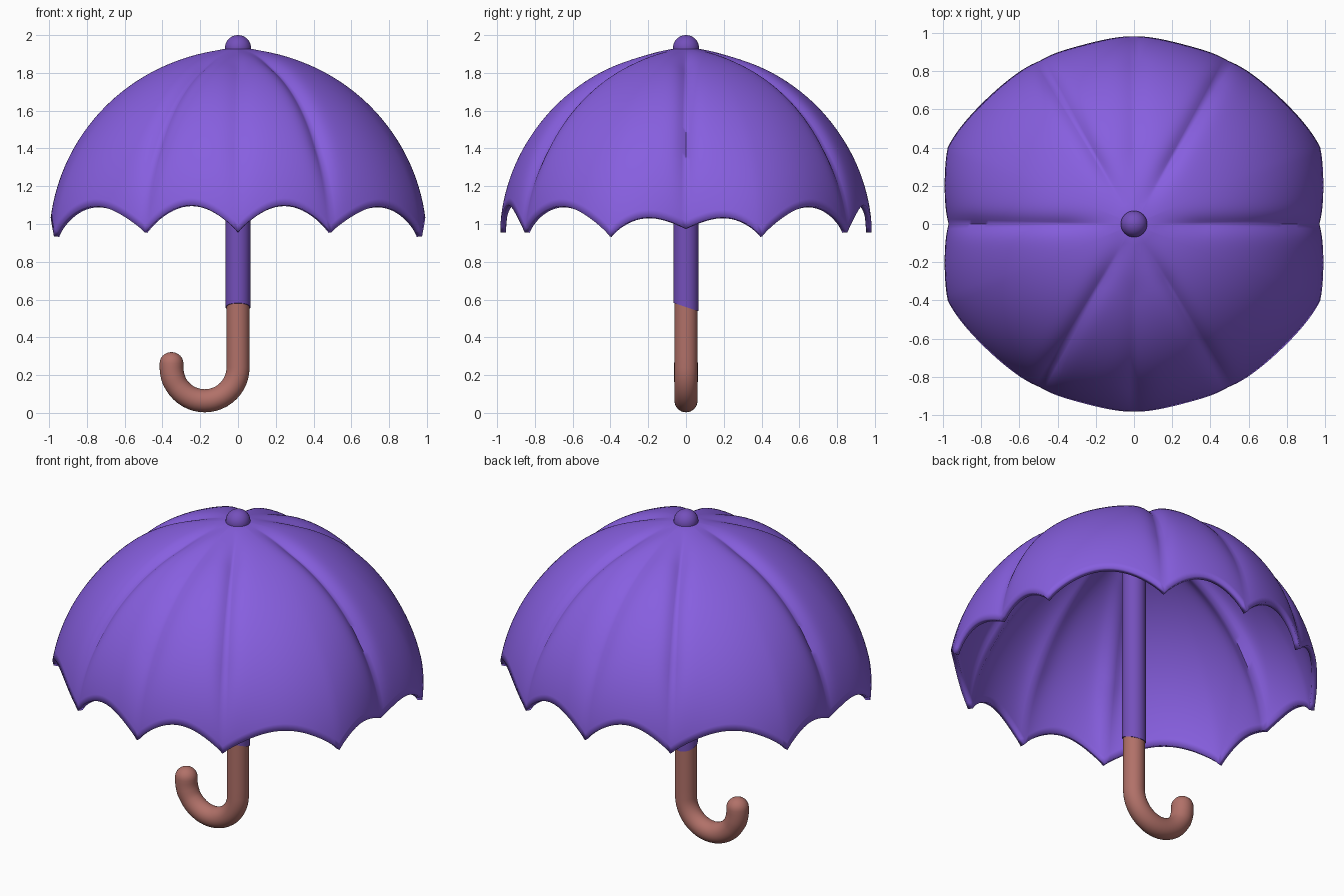
import bpy, bmesh, math
from mathutils import Vector

if "Cube" in bpy.data.objects:
    bpy.data.objects.remove(bpy.data.objects["Cube"])


def material(name, col):
    m = bpy.data.materials.new(name)
    m.diffuse_color = (*col, 1)
    m.use_nodes = True
    m.node_tree.nodes["Principled BSDF"].inputs["Base Color"].default_value = m.diffuse_color
    return m


PURPLE = material("canopy purple", (0.242, 0.114, 0.74))
DARK = material("dark purple", (0.175, 0.08, 0.50))
BROWN = material("handle brown", (0.44, 0.165, 0.14))


def finish(bm, name, mat, angle=50):
    bmesh.ops.recalc_face_normals(bm, faces=bm.faces)
    me = bpy.data.meshes.new(name)
    bm.to_mesh(me)
    bm.free()
    ob = bpy.data.objects.new(name, me)
    bpy.context.collection.objects.link(ob)
    me.materials.append(mat)
    bpy.ops.object.select_all(action='DESELECT')
    ob.select_set(True)
    bpy.context.view_layer.objects.active = ob
    bpy.ops.object.shade_smooth_by_angle(angle=math.radians(angle))
    return ob


def tube(name, path, mat, tilt=0.0, n=32):
    """Sweep a circle along (x, z, radius) points; the first ring may be tilted."""
    bm = bmesh.new()
    rings = []
    for i, (x, z, r) in enumerate(path):
        a, b = path[max(i - 1, 0)], path[min(i + 1, len(path) - 1)]
        t = Vector((b[0] - a[0], 0, b[1] - a[1])).normalized()
        side = Vector((t.z, 0, -t.x))
        ring = []
        for k in range(n):
            w = 2 * math.pi * k / n
            p = Vector((x, 0, z)) + r * (math.cos(w) * side + math.sin(w) * Vector((0, 1, 0)))
            if i == 0:
                p.z -= tilt * p.y
            ring.append(bm.verts.new(p))
        rings.append(ring)
    for a, b in zip(rings, rings[1:]):
        for k in range(n):
            bm.faces.new((a[k], a[(k + 1) % n], b[(k + 1) % n], b[k]))
    bm.faces.new(rings[0])
    bm.faces.new(rings[-1])
    return finish(bm, name, mat)


# ---- canopy: scalloped dome with pressed seams
# rib: angle from the front, rim radius, tip height, seam depth, seam width
RIBS = [(0, 0.985, 0.955, 0.022, 0.07), (30, 0.99, 0.955, 0.035, 0.045),
        (67.5, 1.055, 0.935, 0.0, 0.05), (90, 0.975, 0.975, 0.035, 0.045)]
PEAKS = [1.10, 1.095, 1.035]


def rim(f):
    """Rim radius and height at folded angle f (0..90 degrees)."""
    for i in range(3):
        a, b = RIBS[i], RIBS[i + 1]
        if f <= b[0] + 1e-6:
            u = (f - a[0]) / (b[0] - a[0])
            tip = a[2] + (b[2] - a[2]) * u
            arch = max(0.0, math.sin(math.pi * u)) ** 0.85
            return a[1] + (b[1] - a[1]) * u, tip + (PEAKS[i] - tip) * arch


CZ, H, SEG, RINGS = 0.95, 0.98, 240, 36


def canopy_point(deg, t):
    f = deg % 180
    f = min(f, 180 - f)
    r_rim, z_rim = rim(f)
    end = math.acos(max(-1, min(1, (z_rim - CZ) / H)))
    a = end * t
    rad = (0.985 + (r_rim - 0.985) * t * t) * math.sin(a) ** 1.04
    z = CZ + H * math.cos(a)
    # seams sink along the surface normal, strongest half way down
    sink = 0
    for ang, _, _, depth, width in RIBS:
        d = abs(f - ang) * math.pi / 180 * rad
        sink += depth * math.exp(-(d / width) ** 1.3)
    fade = min(1, max(0, (t - 0.06) / 0.2)) * min(1, max(0.1, (1 - t) / 0.3))
    sink *= fade
    rad -= sink * math.sin(a)
    z -= sink * math.cos(a)
    w = math.radians(deg)
    return (rad * math.sin(w), -rad * math.cos(w), z)


bm = bmesh.new()
apex = bm.verts.new((0, 0, CZ + H))
grid = [[bm.verts.new(canopy_point(360 * k / SEG, j / RINGS)) for k in range(SEG)]
        for j in range(1, RINGS + 1)]
for k in range(SEG):
    k2 = (k + 1) % SEG
    bm.faces.new((apex, grid[0][k], grid[0][k2]))
    for a, b in zip(grid, grid[1:]):
        bm.faces.new((a[k], b[k], b[k2], a[k2]))
bmesh.ops.recalc_face_normals(bm, faces=bm.faces)
if grid[0][0].link_faces[0].normal.z < 0:
    bmesh.ops.reverse_faces(bm, faces=bm.faces)
me_faces_up = sum(f.normal.z for f in bm.faces) > 0
canopy = finish(bm, "canopy", PURPLE, 60)
if sum(p.normal.z for p in canopy.data.polygons) < 0:
    canopy.data.flip_normals()
thick = canopy.modifiers.new("cloth thickness", 'SOLIDIFY')
thick.thickness = 0.03
thick.offset = -1

# ---- pole
tube("pole", [(0, 0.56, 0.066), (0, 1.0, 0.066), (0, 1.91, 0.066)], DARK, 0.33)

# ---- hooked handle with a rounded tip
R, BEND, CZ2 = 0.061, 0.176, 0.24
path = [(0, 0.56, R), (0, 0.40, R), (0, 0.30, R)]
for i in range(25):
    w = math.pi * i / 24
    path.append((-BEND + BEND * math.cos(w), CZ2 - BEND * math.sin(w), R + 0.002 * (i > 20)))
for i in range(7):
    w = math.pi / 2 * i / 6.3
    path.append((-2 * BEND, 0.262 + 0.06 * math.sin(w), 0.063 * math.cos(w)))
tube("handle", path, BROWN, 0.33)

# ---- top knob
knob = [(0, 1.90, 0.066)]
for i in range(11):
    w = math.pi / 2 * i / 10.2
    knob.append((0, 1.932 + 0.068 * math.sin(w), 0.069 * math.cos(w)))
tube("top_knob", knob, DARK)
